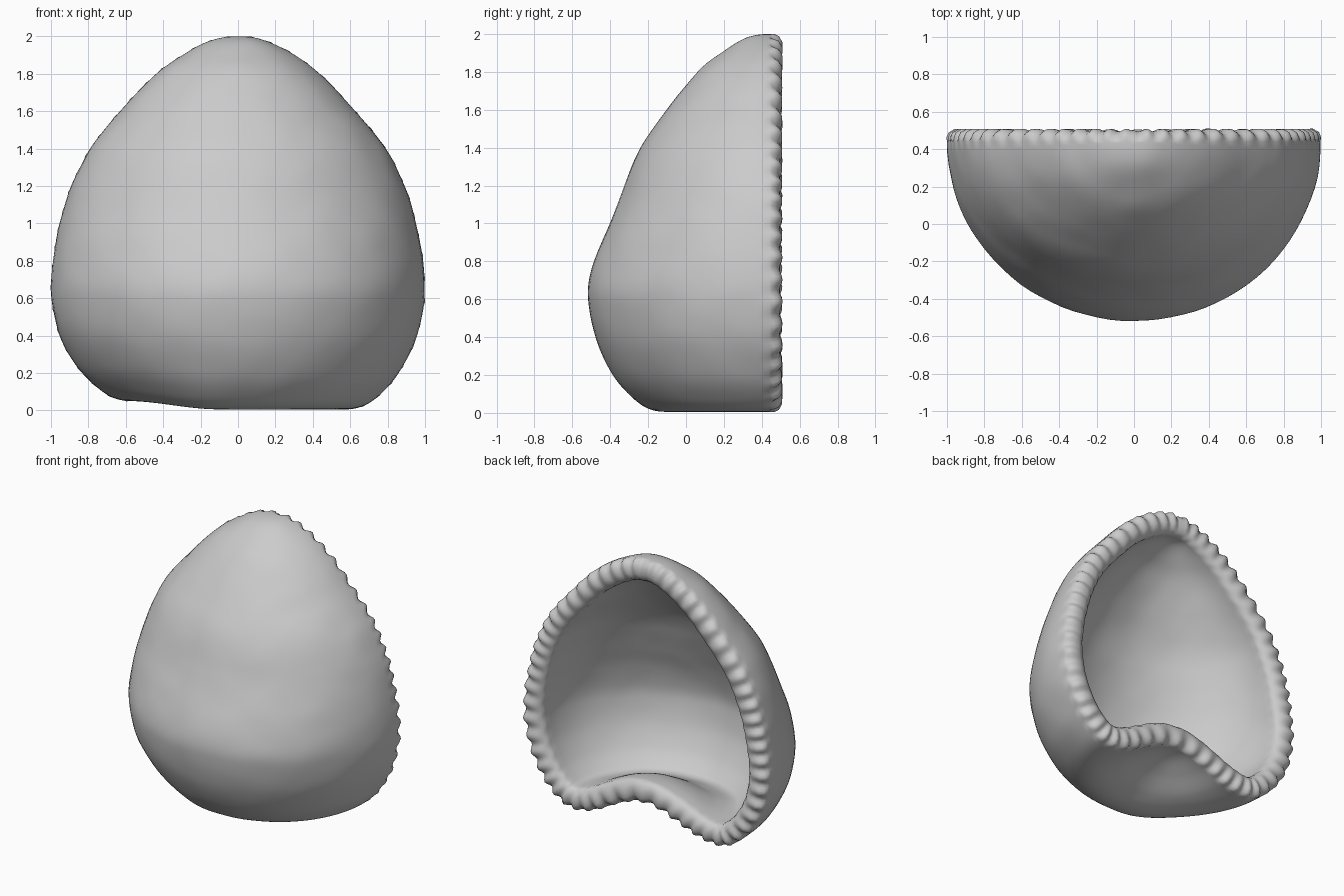
import bpy, bmesh, math
from mathutils import Vector, noise

if "Cube" in bpy.data.objects:
    bpy.data.objects.remove(bpy.data.objects["Cube"])

N, A = 180, 48          # samples along the profile, steps around the half turn
THICK, Y0 = 0.16, 0.44  # wall thickness, plane where the rim starts

# Half-egg profile (radius, z): tip, belly, tucked base, raised dent
KEYS = [(0, 2.0), (0.14, 1.98), (0.30, 1.9), (0.45, 1.79), (0.63, 1.6), (0.79, 1.4),
        (0.89, 1.2), (0.96, 0.97), (0.995, 0.75), (0.995, 0.58), (0.95, 0.38),
        (0.86, 0.2), (0.76, 0.085), (0.66, 0.02), (0.54, 0.008), (0.40, 0.05),
        (0.24, 0.135), (0.11, 0.19), (0, 0.205)]


def smooth(a, b, v):
    t = min(1, max(0, (v - a) / (b - a)))
    return t * t * (3 - 2 * t)


def sample(keys, n):
    """Catmull-Rom through the keys, then even spacing along the length."""
    k = [Vector(p) for p in keys]
    k = [Vector((-k[1].x, k[1].y))] + k + [Vector((-k[-2].x, k[-2].y))]
    pts = []
    for i in range(1, len(k) - 2):
        a, b, c, d = k[i - 1:i + 3]
        for j in range(30):
            t = j / 30
            pts.append(0.5 * (2 * b + (c - a) * t + (2 * a - 5 * b + 4 * c - d) * t * t
                              + (3 * b - a - 3 * c + d) * t ** 3))
    pts.append(k[-2])
    acc = [0.0]
    for p, q in zip(pts, pts[1:]):
        acc.append(acc[-1] + (q - p).length)
    out, i = [], 0
    for s in range(n + 1):
        want = acc[-1] * s / n
        while i < len(acc) - 2 and acc[i + 1] < want:
            i += 1
        out.append(pts[i].lerp(pts[i + 1], (want - acc[i]) / (acc[i + 1] - acc[i])))
    return out


outer = sample(KEYS, N)
normals = []
for i in range(N + 1):
    t = outer[min(N, i + 1)] - outer[max(0, i - 1)]
    normals.append(Vector((-t.y, t.x)).normalized())
normals[0], normals[N] = Vector((0, 1)), Vector((0, -1))


def offset(d):
    res = [p - n * d * (1 if n.x * p.x + n.y * (p.y - 0.7) > -9 else -1)
           for p, n in zip(outer, normals)]
    return [Vector((max(0, p.x), p.y)) for p in res]


# Make sure the normals point out of the shell
if normals[N // 3].x < 0:
    normals = [n if i in (0, N) else -n for i, n in enumerate(normals)]


def place(r, z, ang, y_add=0.0):
    depth = 0.96 - 0.10 * smooth(0.6, 1.2, z)
    x = r * math.cos(ang)
    y = Y0 - r * math.sin(ang) * depth
    lift = 0.045 * smooth(0.1, 0.6, -x) * smooth(0.6, 0.0, z) if z < 0.6 else 0
    v = Vector((x, y + y_add, z + lift))
    return v + v.normalized() * 0.005 * noise.noise(v * 6)


bm = bmesh.new()


def sheet(profile, flip):
    """Half revolution of a profile; returns its border loop."""
    top = bm.verts.new(place(0, profile[0].y, 0))
    end = bm.verts.new(place(0, profile[-1].y, 0))
    cols = [[top] + [bm.verts.new(place(p.x, p.y, math.pi * a / A)) for p in profile[1:-1]] + [end]
            for a in range(A + 1)]
    for c, d in zip(cols, cols[1:]):
        for i in range(N):
            vs = list(dict.fromkeys([c[i], c[i + 1], d[i + 1], d[i]]))
            bm.faces.new(vs[::-1] if flip else vs)
    return cols[0] + cols[-1][-2:0:-1]


def rim_loop(d, y_add, wave):
    """One loop of the crimped rim, d inside the outer surface."""
    def vert(i, ang):
        s = i if ang == 0 else 2 * N - i
        w = math.sin(2 * math.pi * 58 * s / (2 * N) + 1.5 * math.sin(s * 0.09))
        q = offset(d + wave * 0.010 * w)[i] if 0 < i < N else Vector((0, offset(d)[i].y))
        return bm.verts.new(place(q.x, q.y, ang, y_add - wave * 0.008 * (1 + w)))
    return [vert(i, 0) for i in range(N + 1)] + [vert(i, math.pi) for i in range(N - 1, 0, -1)]


# Outer skin, rounded crimped rim, inner skin
loops = [sheet(outer, False)]
for d, y, w in [(0.004, 0.025, 0.7), (0.018, 0.05, 1), (0.05, 0.068, 1),
                (0.10, 0.068, 0.9), (0.14, 0.05, 0.6), (0.156, 0.025, 0.3)]:
    loops.append(rim_loop(d, y, w))
loops.append(sheet(offset(THICK), True))
for a, b in zip(loops, loops[1:]):
    for i in range(len(a)):
        j = (i + 1) % len(a)
        bm.faces.new((a[i], b[i], b[j], a[j]))

bmesh.ops.recalc_face_normals(bm, faces=bm.faces)
for f in bm.faces:
    f.smooth = True
mesh = bpy.data.meshes.new("half_shell")
bm.to_mesh(mesh)
bm.free()
bpy.context.collection.objects.link(bpy.data.objects.new("half_shell", mesh))
